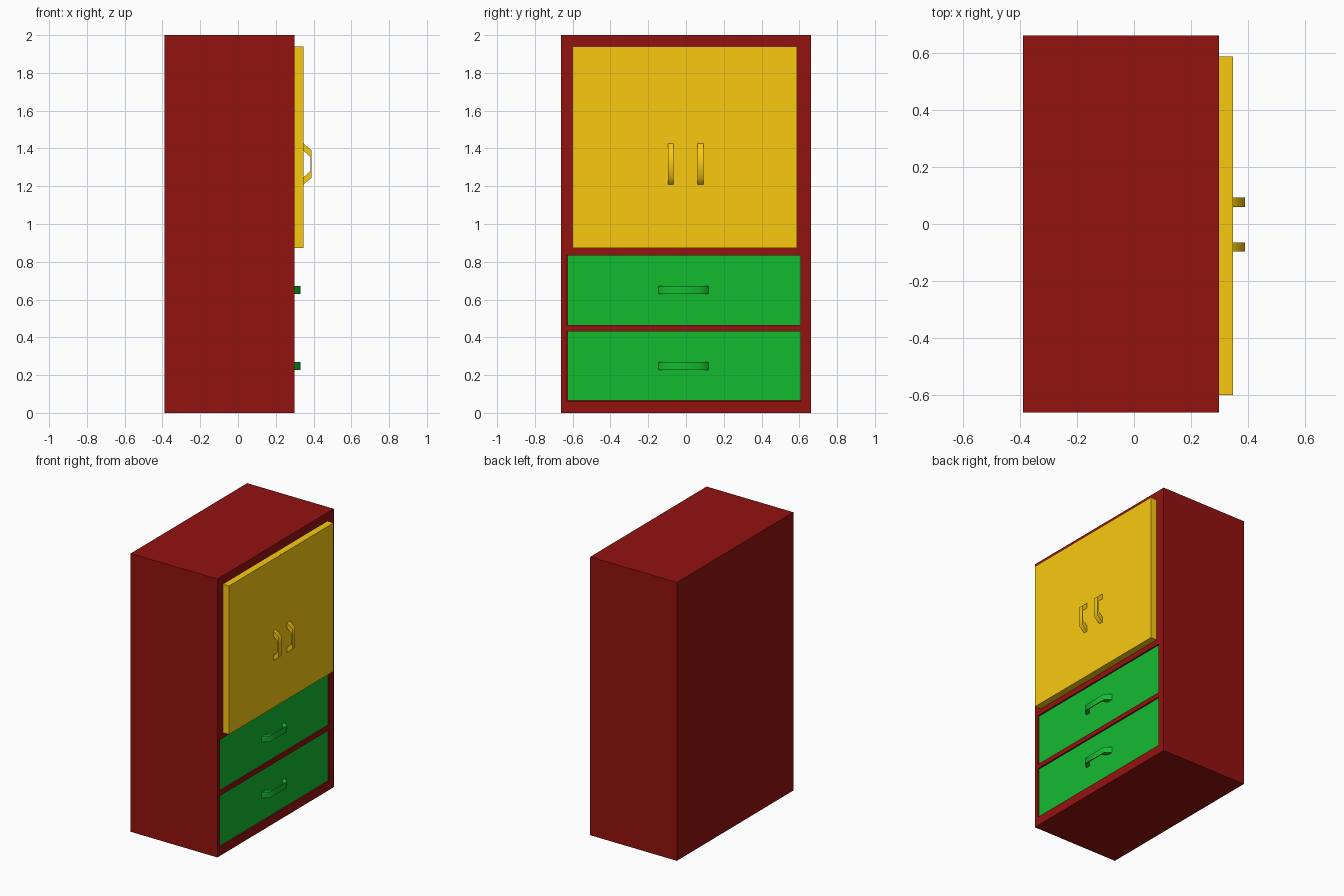
import bpy, bmesh, math
from mathutils import Vector

if "Cube" in bpy.data.objects:
    bpy.data.objects.remove(bpy.data.objects["Cube"])


def material(name, rgb):
    m = bpy.data.materials.new(name)
    m.diffuse_color = (*rgb, 1)
    m.use_nodes = True
    m.node_tree.nodes["Principled BSDF"].inputs["Base Color"].default_value = m.diffuse_color
    return m


RED = material("dark_red", (0.288, 0.006, 0.005))
YELLOW = material("yellow", (0.95, 0.59, 0.005))
GREEN = material("green", (0.007, 0.50, 0.03))


def finish(bm, name, mat):
    bmesh.ops.recalc_face_normals(bm, faces=bm.faces)
    me = bpy.data.meshes.new(name)
    bm.to_mesh(me)
    bm.free()
    ob = bpy.data.objects.new(name, me)
    bpy.context.collection.objects.link(ob)
    me.materials.append(mat)
    return ob


def box(name, x, y, z, mat, tray_wall=0):
    """Box from axis ranges; tray_wall hollows it out from the top."""
    bm = bmesh.new()
    bmesh.ops.create_cube(bm, size=1)
    for v in bm.verts:
        v.co = [r[0] if c < 0 else r[1] for c, r in zip(v.co, (x, y, z))]
    if tray_wall:
        bm.normal_update()
        top = max(bm.faces, key=lambda f: f.calc_center_median().z)
        bmesh.ops.inset_region(bm, faces=[top], thickness=tray_wall)
        floor = bmesh.ops.extrude_face_region(bm, geom=[top])["geom"]
        bmesh.ops.delete(bm, geom=[top], context='FACES_ONLY')
        for v in floor:
            if isinstance(v, bmesh.types.BMVert):
                v.co.z = z[0] + tray_wall
    return finish(bm, name, mat)


def handle(name, x, side, along, vertical, mat):
    """Bent flat-bar pull: bracket profile extruded across its width."""
    a, b = along
    d, t, s = 0.042, 0.007, 0.036
    profile = [(0, a), (d, a + s), (d, b - s), (0, b),
               (0, b - 0.038), (d - t, b - s - 0.034),
               (d - t, a + s + 0.034), (0, a + 0.038)]
    bm = bmesh.new()

    def point(p, w):
        return (x + p[0], w, p[1]) if vertical else (x + p[0], p[1], w)
    face = bm.faces.new([bm.verts.new(point(p, side[0])) for p in profile])
    ext = bmesh.ops.extrude_face_region(bm, geom=[face])["geom"]
    shift = Vector(point((-x, 0), side[1] - side[0]))
    bmesh.ops.translate(bm, vec=shift,
                        verts=[g for g in ext if isinstance(g, bmesh.types.BMVert)])
    ob = finish(bm, name, mat)
    bpy.ops.object.select_all(action='DESELECT')
    ob.select_set(True)
    bpy.context.view_layer.objects.active = ob
    bpy.ops.object.shade_smooth_by_angle(angle=math.radians(60))
    return ob


# Carcass with openings for the cupboard and drawers
FRONT = 0.299
DRAWERS = {"lower": (0.065, 0.430), "upper": (0.466, 0.833)}
carcass = box("carcass", (-0.39, FRONT), (-0.661, 0.661), (0, 2), RED)
openings = [((-0.58, 0.565), (0.89, 1.92))]
openings += [((-0.629, 0.606), (z0 - 0.001, z1 + 0.001)) for z0, z1 in DRAWERS.values()]
for i, (y, z) in enumerate(openings):
    cutter = box(f"opening_cutter_{i}", (-0.36, 0.5), y, z, RED)
    mod = carcass.modifiers.new("opening", 'BOOLEAN')
    mod.operation, mod.solver, mod.object = 'DIFFERENCE', 'EXACT', cutter
    bpy.context.view_layer.objects.active = carcass
    bpy.ops.object.modifier_apply(modifier=mod.name)
    bpy.data.objects.remove(cutter)

# Pair of overlay doors with upright pulls
for side, y, hy in (("left", (-0.60, -0.0055), (-0.096, -0.065)),
                    ("right", (-0.005, 0.588), (0.06, 0.093))):
    box(f"{side}_door", (FRONT, 0.348), y, (0.873, 1.94), YELLOW)
    handle(f"{side}_door_handle", 0.348, hy, (1.21, 1.425), True, YELLOW)

# Inset drawers with horizontal pulls
for side, z in DRAWERS.items():
    mid = (z[0] + z[1]) / 2
    box(f"{side}_drawer", (-0.34, 0.29), (-0.628, 0.605), z, GREEN, 0.02)
    handle(f"{side}_drawer_handle", 0.29, (mid - 0.021, mid + 0.021),
           (-0.145, 0.12), False, GREEN)
